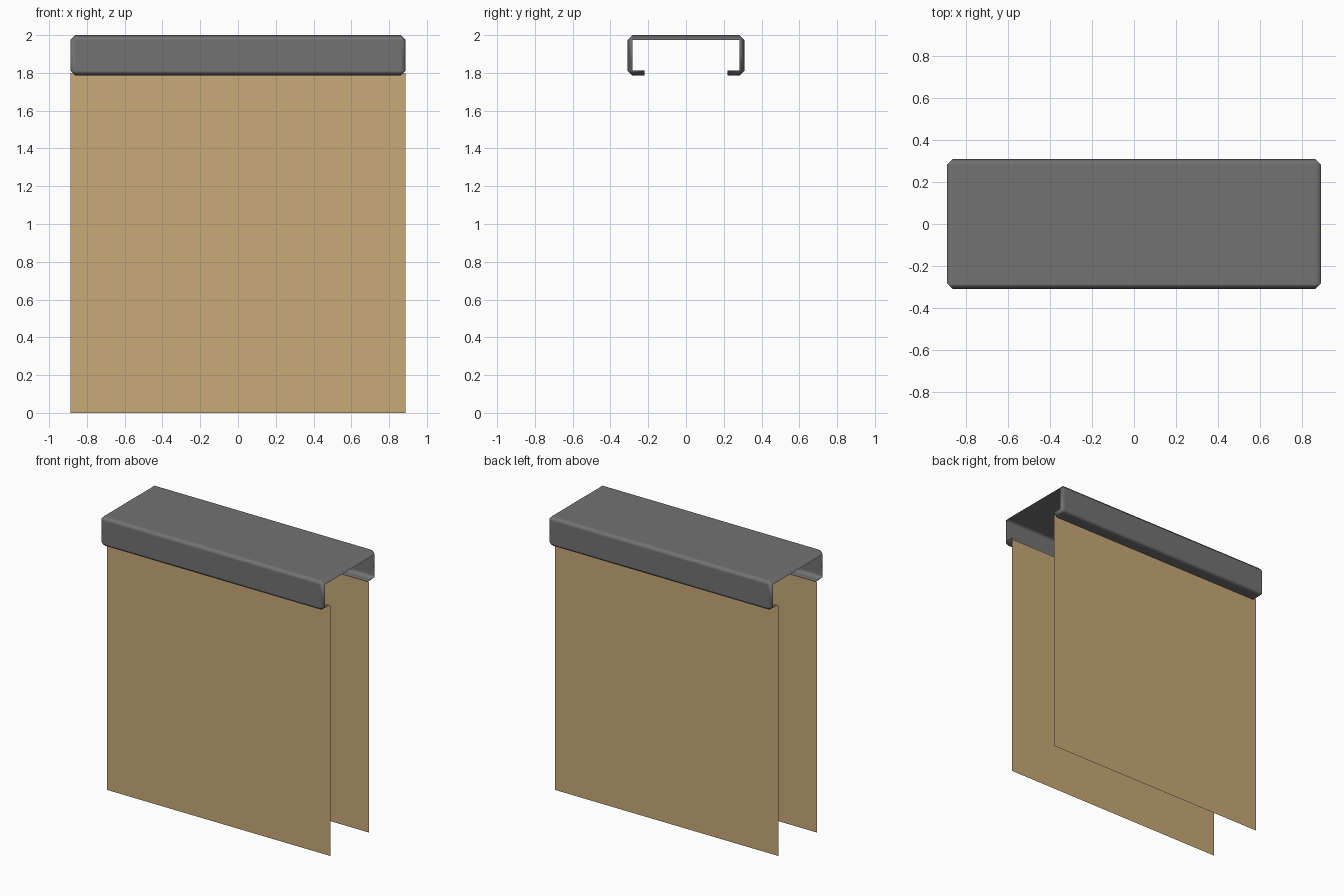
import bpy
import bmesh
from mathutils import Vector

HALF_X, HALF_Y = 0.888, 0.31      # outer half sizes of the cap
CAP_LOW, CAP_TOP = 1.785, 2.0
PANEL_Y, PANEL_TOP = 0.22, 1.8    # panels hang at the lips' inner edges
BEVEL = 0.027

cube = bpy.data.objects.get("Cube")
if cube:
    bpy.data.objects.remove(cube, do_unlink=True)


def material(name, rgb):
    mat = bpy.data.materials.new(name)
    mat.use_nodes = True
    color = (*rgb, 1)
    mat.diffuse_color = color
    mat.node_tree.nodes["Principled BSDF"].inputs["Base Color"].default_value = color
    return mat


def finish(bm, name, mat, smooth=False):
    mesh = bpy.data.meshes.new(name)
    for face in bm.faces:
        face.smooth = smooth
    bm.to_mesh(mesh)
    bm.free()
    mesh.materials.append(mat)
    obj = bpy.data.objects.new(name, mesh)
    bpy.context.collection.objects.link(obj)
    return obj


gray = material("dark gray metal", (0.17, 0.17, 0.17))
tan = material("tan board", (0.58, 0.40, 0.185))

# Cap: bevelled sheet box, open at both ends and along the middle of its base
bm = bmesh.new()
bmesh.ops.create_cube(bm, size=1)
bmesh.ops.scale(bm, vec=(2 * HALF_X, 2 * HALF_Y, CAP_TOP - CAP_LOW), verts=bm.verts)
bmesh.ops.translate(bm, vec=(0, 0, (CAP_TOP + CAP_LOW) / 2), verts=bm.verts)
bmesh.ops.bevel(bm, geom=bm.edges[:], offset=BEVEL, segments=1, affect='EDGES')
bm.normal_update()
ends = [f for f in bm.faces if abs(f.normal.x) > 0.99]
bmesh.ops.delete(bm, geom=ends, context='FACES')

# Cut the slot, leaving a turned-in lip on each side
for side in (-1, 1):
    low = [f for f in bm.faces if f.calc_center_median().z < CAP_LOW + BEVEL]
    geom = set(low)
    for f in low:
        geom.update(f.edges)
        geom.update(f.verts)
    bmesh.ops.bisect_plane(bm, geom=list(geom), plane_co=Vector((0, side * PANEL_Y, 0)),
                           plane_no=Vector((0, 1, 0)))
slot = [f for f in bm.faces
        if f.calc_center_median().z < CAP_LOW + BEVEL
        and abs(f.calc_center_median().y) < PANEL_Y - 0.01]
bmesh.ops.delete(bm, geom=slot, context='FACES')
cap = finish(bm, "top_cap", gray, smooth=True)
weighted = cap.modifiers.new("Flat face shading", 'WEIGHTED_NORMAL')
weighted.weight = 100

# Front and back panels: thin single sheets facing outward
for name, side in (("front_panel", -1), ("back_panel", 1)):
    bm = bmesh.new()
    corners = [(-HALF_X, 0), (HALF_X, 0), (HALF_X, PANEL_TOP), (-HALF_X, PANEL_TOP)]
    bm.faces.new([bm.verts.new((-side * x, side * PANEL_Y, z)) for x, z in corners])
    finish(bm, name, tan)
